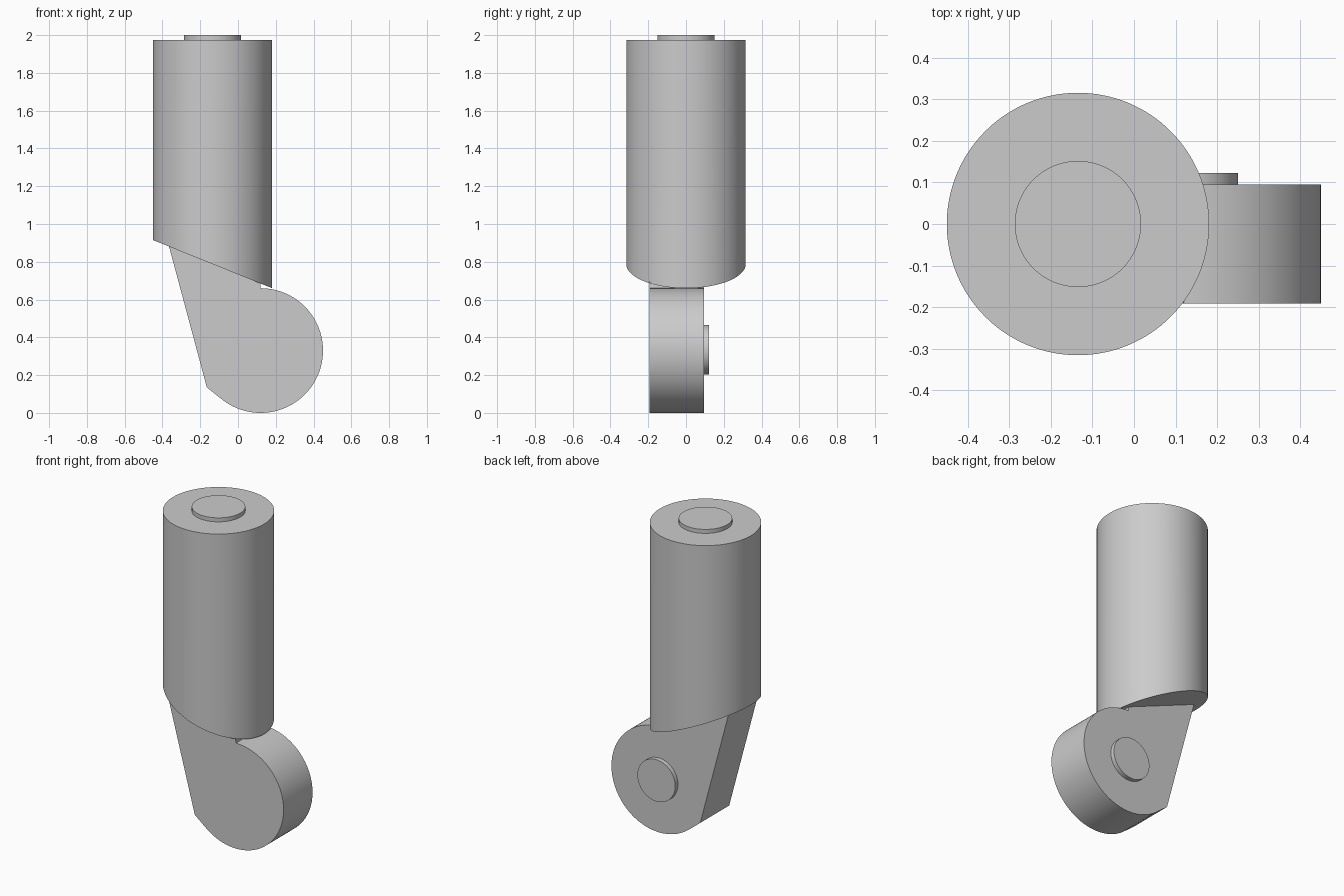
import bpy
import bmesh
from math import cos, sin, radians, pi
from mathutils import Matrix, Vector

default = bpy.data.objects.get("Cube")
if default:
    bpy.data.objects.remove(default, do_unlink=True)

GREY = (0.6, 0.6, 0.6, 1.0)
grey = bpy.data.materials.new("light_grey")
grey.use_nodes = True
grey.diffuse_color = GREY
grey.node_tree.nodes["Principled BSDF"].inputs["Base Color"].default_value = GREY

STEM_X, STEM_R = -0.135, 0.316
PIVOT_X, PIVOT_Z, ROUND_R = 0.12, 0.33, 0.33
FRONT_Y, BACK_Y = -0.192, 0.095


def stem_bottom(x):
    """Height of the slanted underside of the stem."""
    return 0.915 - 0.404 * (x + 0.45)


def finish(name, bm):
    bmesh.ops.recalc_face_normals(bm, faces=bm.faces[:])
    mesh = bpy.data.meshes.new(name)
    bm.to_mesh(mesh)
    bm.free()
    mesh.materials.append(grey)
    obj = bpy.data.objects.new(name, mesh)
    bpy.context.collection.objects.link(obj)
    bpy.ops.object.select_all(action="DESELECT")
    obj.select_set(True)
    bpy.context.view_layer.objects.active = obj
    bpy.ops.object.shade_smooth_by_angle(angle=radians(25))
    return obj


def disc(radius, depth, matrix, segments=96):
    bm = bmesh.new()
    bmesh.ops.create_cone(bm, cap_ends=True, segments=segments, radius1=radius,
                          radius2=radius, depth=depth, matrix=matrix)
    return bm


# Upright stem with a slanted underside
bm = disc(STEM_R, 1, Matrix.Translation((STEM_X, 0, 1.475)), 128)
for v in bm.verts:
    if v.co.z < 1.5:
        v.co.z = stem_bottom(v.co.x)
finish("stem", bm)

# Low round boss on top of the stem
finish("top_boss", disc(0.152, 0.035, Matrix.Translation((STEM_X, 0, 1.9825))))

# Flat foot: rounded end, clipped heel and a sloping rear edge up into the stem
steps = 96
start, end = radians(-128.6), pi / 2
outline = [(-0.165, 0.135)]
for i in range(steps + 1):
    a = start + (end - start) * i / steps
    outline.append((PIVOT_X + ROUND_R * cos(a), PIVOT_Z + ROUND_R * sin(a)))
outline += [(0.117, stem_bottom(0.117) + 0.01), (-0.368, stem_bottom(-0.368) + 0.01)]
bm = bmesh.new()
face = bm.faces.new([bm.verts.new((x, FRONT_Y, z)) for x, z in outline])
extruded = bmesh.ops.extrude_face_region(bm, geom=[face])
moved = [g for g in extruded["geom"] if isinstance(g, bmesh.types.BMVert)]
bmesh.ops.translate(bm, verts=moved, vec=Vector((0, BACK_Y - FRONT_Y, 0)))
finish("foot", bm)

# Pivot boss on the back of the foot
turn = Matrix.Translation((PIVOT_X, 0.105, 0.335)) @ Matrix.Rotation(pi / 2, 4, "X")
finish("pivot_boss", disc(0.131, 0.035, turn))
